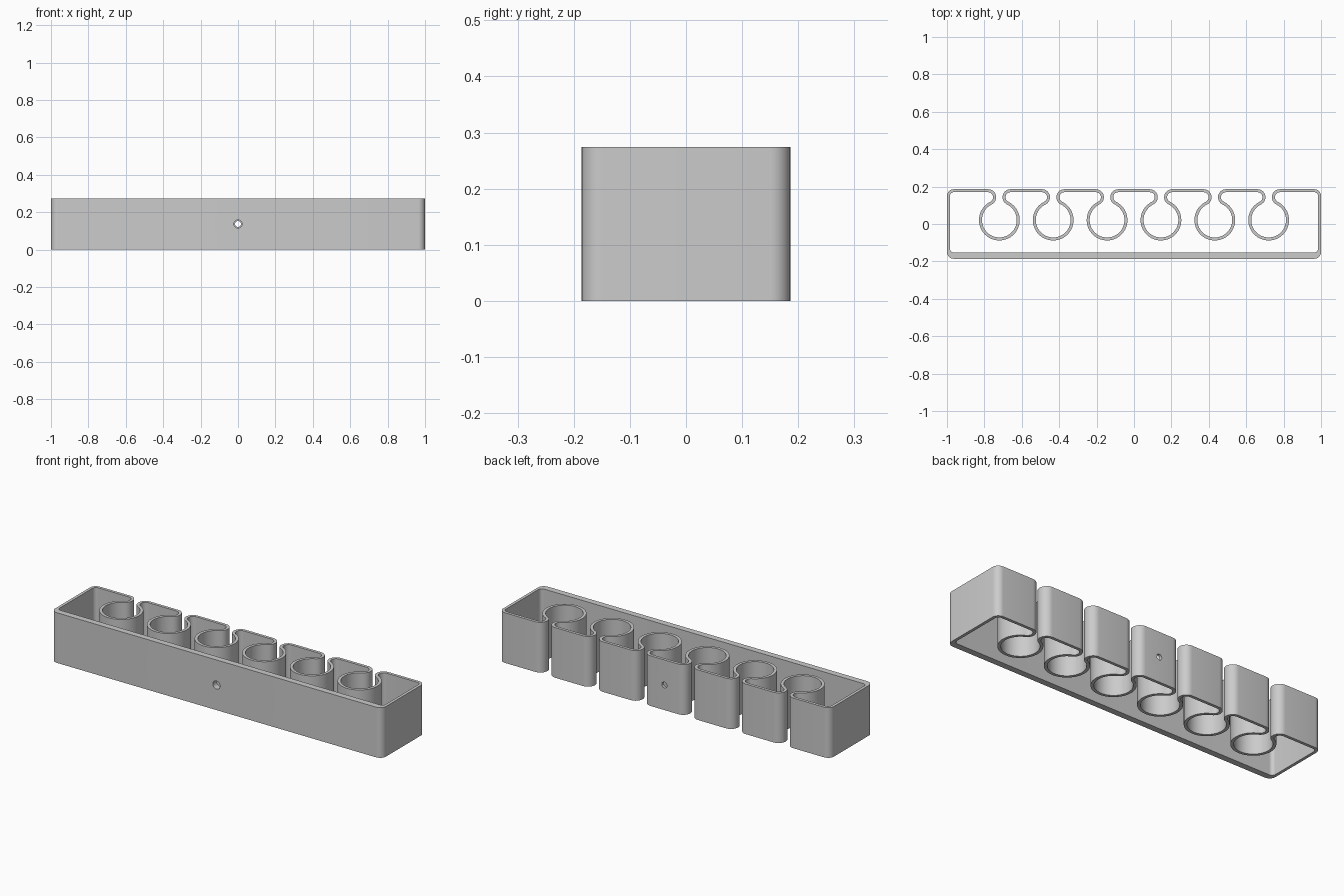
import bpy
import bmesh
from math import sin, cos, pi, sqrt, atan2, radians

cube = bpy.data.objects.get("Cube")
if cube:
    bpy.data.objects.remove(cube, do_unlink=True)

HALF_X, HALF_Y, HEIGHT = 1.0, 0.186, 0.274
WALL, FRONT_WALL = 0.016, 0.034
CORNER = 0.036
POCKETS, PITCH = 6, 0.288
POCKET_R, POCKET_Y = 0.093, 0.021
HALF_GAP = 0.017

# Lip radius that makes the rounded lip tangent to the back wall and the pocket
reach = HALF_Y - POCKET_Y
b = HALF_GAP - reach - POCKET_R
lip_r = -b - sqrt(b * b - (HALF_GAP ** 2 + reach ** 2 - POCKET_R ** 2))
lip_x, lip_y = HALF_GAP + lip_r, reach - lip_r
join = atan2(lip_y, lip_x)


def arc(cx, cy, r, start, end, steps, trim=0):
    angles = [start + (end - start) * i / steps for i in range(trim, steps + 1 - trim)]
    return [(cx + r * cos(a), cy + r * sin(a)) for a in angles]


def contour(inset, front_inset):
    """Plan outline of the holder, moved inward by the wall thickness."""
    x, y, r = HALF_X - CORNER, HALF_Y - CORNER, CORNER - inset
    front_y = -y + front_inset - inset
    pts = arc(-x, front_y, r, pi, 1.5 * pi, 8)
    pts += arc(x, front_y, r, 1.5 * pi, 2 * pi, 8)
    pts += arc(x, y, r, 0, pi / 2, 8)
    for i in reversed(range(POCKETS)):
        cx = (i - (POCKETS - 1) / 2) * PITCH
        ly = POCKET_Y + lip_y
        pts += arc(cx + lip_x, ly, lip_r - inset, pi / 2, pi + join, 14)
        pts += arc(cx, POCKET_Y, POCKET_R + inset, join, -pi - join, 48, trim=1)
        pts += arc(cx - lip_x, ly, lip_r - inset, -join, pi / 2, 14)
    pts += arc(-x, y, r, pi / 2, pi, 8)
    return pts


# Holder body: one continuous wall with keyhole pockets, open above and below
bm = bmesh.new()
outer, inner = contour(0, 0), contour(WALL, FRONT_WALL)
rings = [[bm.verts.new((px, py, z)) for px, py in pts]
         for pts, z in ((outer, 0), (outer, HEIGHT), (inner, HEIGHT), (inner, 0))]
count = len(outer)
for k in range(4):
    low, high = rings[k], rings[(k + 1) % 4]
    for i in range(count):
        j = (i + 1) % count
        bm.faces.new((low[i], low[j], high[j], high[i]))
bmesh.ops.recalc_face_normals(bm, faces=bm.faces)
mesh = bpy.data.meshes.new("holder_body")
bm.to_mesh(mesh)
bm.free()
body = bpy.data.objects.new("holder_body", mesh)
bpy.context.collection.objects.link(body)

grey = bpy.data.materials.new("plain_grey")
grey.use_nodes = True
grey.diffuse_color = (0.6, 0.6, 0.6, 1)
grey.node_tree.nodes["Principled BSDF"].inputs["Base Color"].default_value = grey.diffuse_color
mesh.materials.append(grey)


# Screw holes through the front and back walls
def drill(name, radius, y):
    bpy.ops.mesh.primitive_cylinder_add(vertices=32, radius=radius, depth=0.12,
                                        location=(0, y, HEIGHT / 2),
                                        rotation=(pi / 2, 0, 0))
    cutter = bpy.context.object
    cutter.name = name
    cutter.hide_render = True
    cutter.data.materials.append(grey)
    mod = body.modifiers.new(name, 'BOOLEAN')
    mod.operation = 'DIFFERENCE'
    mod.solver = 'EXACT'
    mod.object = cutter
    bpy.ops.object.select_all(action='DESELECT')
    body.select_set(True)
    bpy.context.view_layer.objects.active = body
    bpy.ops.object.modifier_apply(modifier=mod.name)
    bpy.data.objects.remove(cutter, do_unlink=True)


drill("front_hole_cutter", 0.022, -HALF_Y)
drill("back_hole_cutter", 0.016, HALF_Y)

bpy.ops.object.shade_smooth_by_angle(angle=radians(30))
